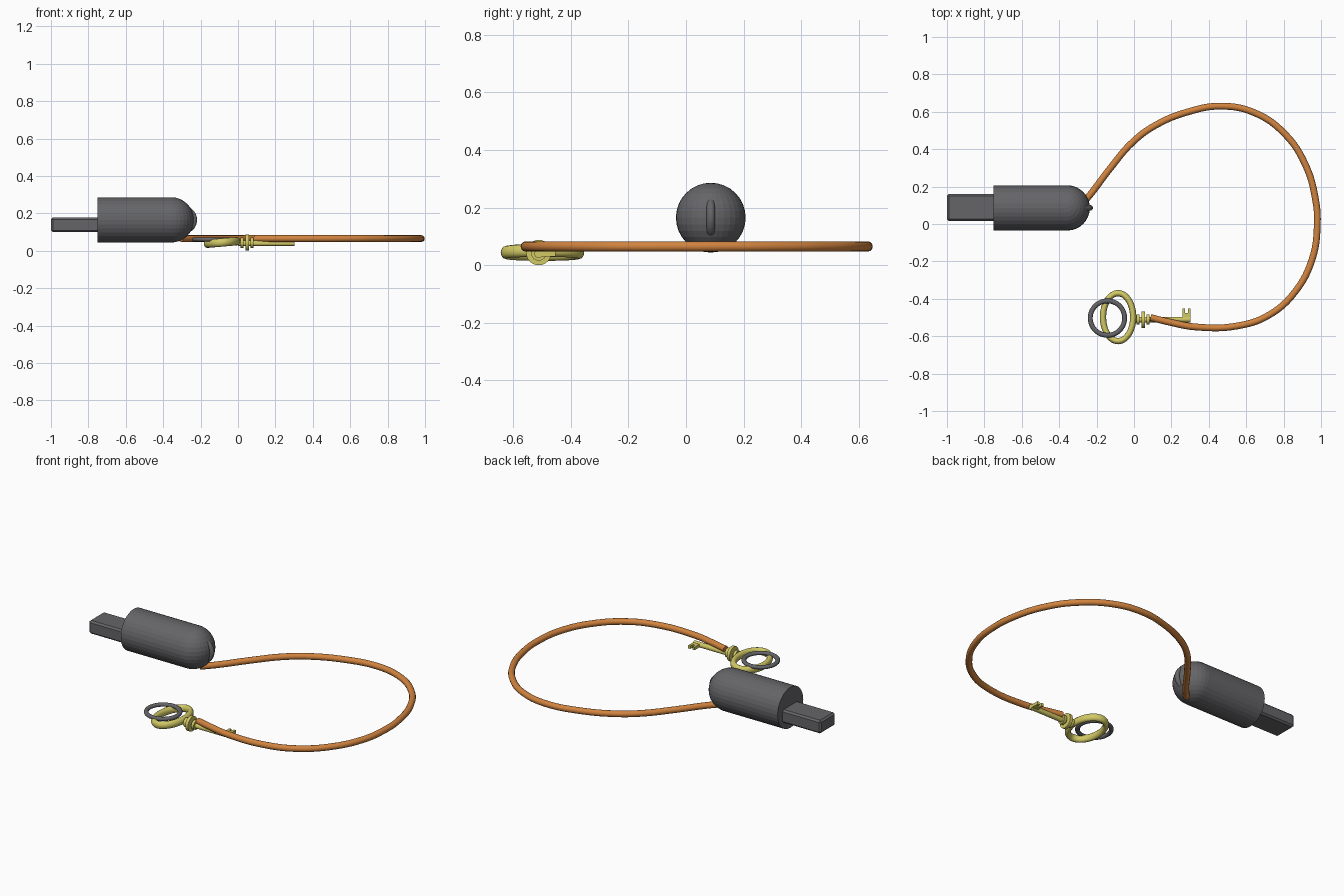
import bpy, bmesh, math
from mathutils import Matrix, Vector

if "Cube" in bpy.data.objects:
    bpy.data.objects.remove(bpy.data.objects["Cube"], do_unlink=True)


def material(name, rgb):
    m = bpy.data.materials.new(name)
    m.use_nodes = True
    m.diffuse_color = (*rgb, 1)
    m.node_tree.nodes["Principled BSDF"].inputs["Base Color"].default_value = (*rgb, 1)
    return m


GREY = material("dark grey", (0.13, 0.13, 0.14))
ORANGE = material("orange cord", (0.64, 0.23, 0.05))
GOLD = material("brass", (0.64, 0.58, 0.13))


def finish(name, bm, mat, smooth=False):
    bmesh.ops.recalc_face_normals(bm, faces=bm.faces)
    mesh = bpy.data.meshes.new(name)
    bm.to_mesh(mesh)
    bm.free()
    mesh.materials.append(mat)
    for p in mesh.polygons:
        p.use_smooth = smooth
    ob = bpy.data.objects.new(name, mesh)
    bpy.context.collection.objects.link(ob)
    return ob


def box(name, lo, hi, mat, bevel=0):
    lo, hi = Vector(lo), Vector(hi)
    bm = bmesh.new()
    bmesh.ops.create_cube(bm, size=1, matrix=Matrix.Translation((lo + hi) / 2)
                          @ Matrix.Diagonal((*(hi - lo), 1)))
    if bevel:
        bmesh.ops.bevel(bm, geom=bm.edges[:], offset=bevel, segments=1, affect='EDGES')
    return finish(name, bm, mat)


def rod(name, x0, x1, y, z, r, mat, sides=32):
    """Cylinder lying along x."""
    bm = bmesh.new()
    bmesh.ops.create_cone(bm, cap_ends=True, segments=sides, radius1=r, radius2=r, depth=x1 - x0,
                          matrix=Matrix.Translation(((x0 + x1) / 2, y, z)) @ Matrix.Rotation(math.pi / 2, 4, 'Y'))
    return finish(name, bm, mat)


def torus(name, place, rx, ry, tube, height, mat, n=48, m=12):
    """Elliptical ring in its local xy plane, with an oval section."""
    bm = bmesh.new()
    rows = []
    for i in range(n):
        a = 2 * math.pi * i / n
        row = []
        for j in range(m):
            b = 2 * math.pi * j / m
            d = tube * math.cos(b)
            row.append(bm.verts.new(place @ Vector(((rx + d) * math.cos(a), (ry + d) * math.sin(a),
                                                    height * math.sin(b)))))
        rows.append(row)
    for i in range(n):
        p, q = rows[i], rows[(i + 1) % n]
        for j in range(m):
            k = (j + 1) % m
            bm.faces.new((p[j], q[j], q[k], p[k]))
    return finish(name, bm, mat, True)


# Drive body: cylinder, rounded end, plug and cord loop
BY, BZ, BR = 0.086, 0.165, 0.121
rod("drive_body", -0.75, -0.357, BY, BZ, BR, GREY)
bm = bmesh.new()
bmesh.ops.create_uvsphere(bm, u_segments=32, v_segments=16, radius=BR,
                          matrix=Matrix.Translation((-0.357, BY, BZ)))
finish("rounded_end", bm, GREY)
box("plug", (-1, 0.016, 0.099), (-0.74, 0.16, 0.177), GREY, 0.01)
torus("cord_loop", Matrix.Translation((-0.294, BY, BZ)) @ Matrix.Rotation(math.pi / 2, 4, 'X'),
      0.06, 0.06, 0.015, 0.015, GREY)

# Cord
PATH = [(-.305, .078), (-.24, .15), (-.13, .294), (-.01, .435), (.11, .525), (.297, .602), (.468, .63),
        (.644, .595), (.805, .483), (.915, .32), (.97, .134), (.98, 0), (.953, -.187), (.86, -.364),
        (.725, -.485), (.564, -.543), (.324, -.55), (.19, -.525), (.088, -.5)]
curve = bpy.data.curves.new("cord", 'CURVE')
curve.dimensions = '3D'
curve.bevel_depth = 0.018
curve.bevel_resolution = 4
curve.use_fill_caps = True
curve.resolution_u = 6
spline = curve.splines.new('BEZIER')
spline.bezier_points.add(len(PATH) - 1)
for bp, (x, y) in zip(spline.bezier_points, PATH):
    bp.co = (x, y, 0.065)
    bp.handle_left_type = bp.handle_right_type = 'AUTO'
curve.materials.append(ORANGE)
cord = bpy.data.objects.new("cord", curve)
bpy.context.collection.objects.link(cord)

# Key: bow, collars, shaft and toothed bit
KY, KZ = -0.511, 0.043
torus("key_bow", Matrix.Translation((-0.085, -0.498, 0.044)) @ Matrix.Rotation(math.radians(-5), 4, 'Y'),
      0.081, 0.128, 0.017, 0.022, GOLD)
shaft = rod("key_shaft", 0.0, 0.302, KY, KZ - 0.003, 0.015, GOLD, 16)
rod("key_collar", 0.04, 0.058, KY, 0.044, 0.044, GOLD, 24)
for side, x in (("inner", 0.022), ("outer", 0.075)):
    rod(side + "_collar", x - 0.008, x + 0.008, KY, KZ, 0.027, GOLD, 24)
box("key_bit", (0.26, KY, 0.031), (0.302, -0.475, 0.049), GOLD)
for side, x in (("near", 0.26), ("far", 0.288)):
    box(side + "_tooth", (x, -0.476, 0.031), (x + 0.014, -0.452, 0.049), GOLD)

# Split ring through the bow
torus("key_ring", Matrix.Translation((-0.142, -0.503, 0.06)), 0.092, 0.092, 0.013, 0.011, GREY)
